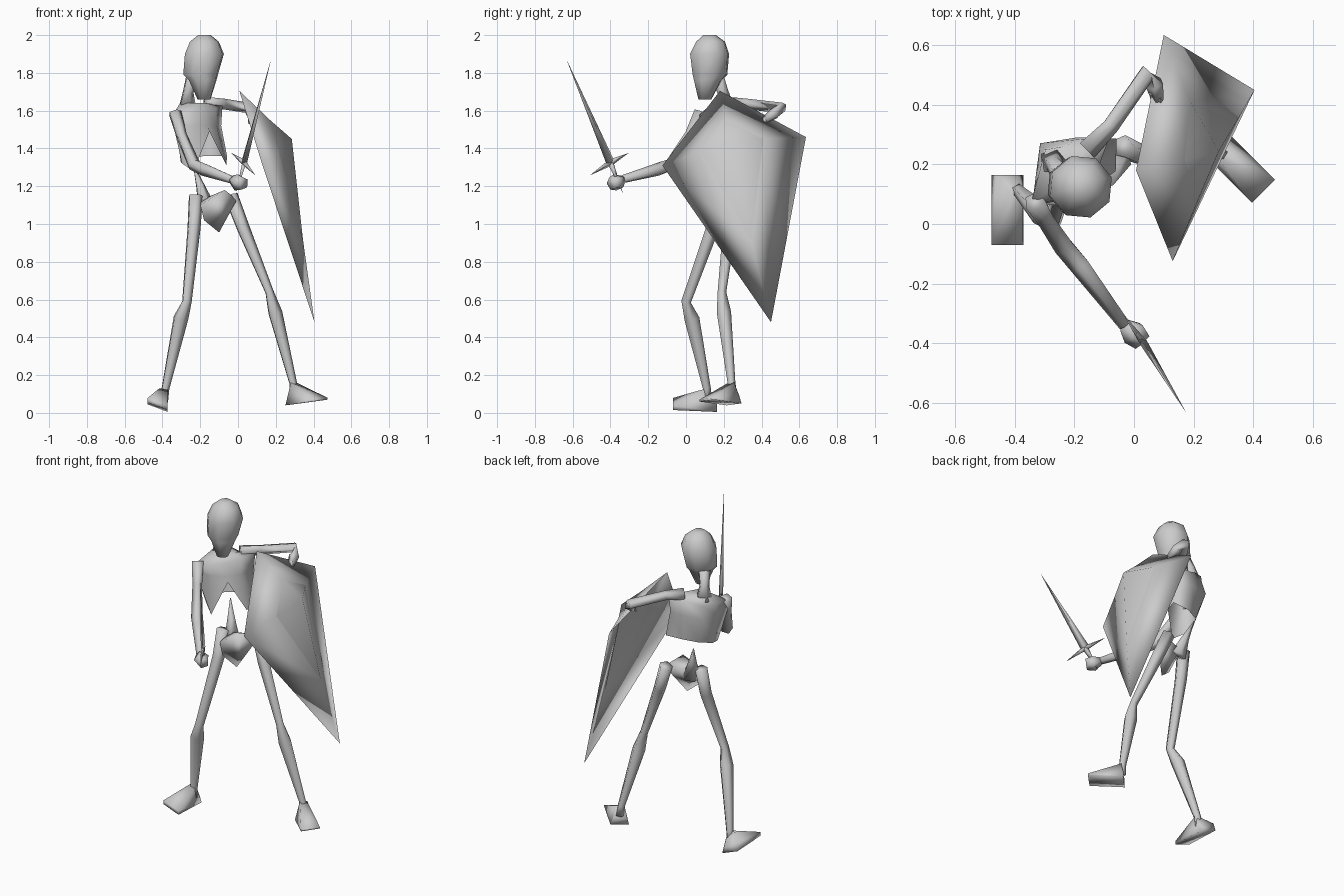
import bpy, bmesh, math
from mathutils import Vector

cube = bpy.data.objects.get("Cube")
if cube:
    bpy.data.objects.remove(cube)

bone = bpy.data.materials.new("bone grey")
bone.use_nodes = True
bone.diffuse_color = (0.6, 0.6, 0.6, 1)
bone.node_tree.nodes["Principled BSDF"].inputs["Base Color"].default_value = bone.diffuse_color


def finish(name, bm):
    """Turn a bmesh into a smooth-shaded, coloured object."""
    bmesh.ops.recalc_face_normals(bm, faces=bm.faces)
    for face in bm.faces:
        face.smooth = True
    mesh = bpy.data.meshes.new(name)
    bm.to_mesh(mesh)
    bm.free()
    mesh.materials.append(bone)
    obj = bpy.data.objects.new(name, mesh)
    bpy.context.collection.objects.link(obj)


def loft(name, rings, caps=(True, True)):
    """Skin a list of point rings that all have the same length."""
    bm = bmesh.new()
    rows = [[bm.verts.new(p) for p in ring] for ring in rings]
    for a, b in zip(rows, rows[1:]):
        for i in range(len(a)):
            j = (i + 1) % len(a)
            bm.faces.new((a[i], a[j], b[j], b[i]))
    if caps[0]:
        bm.faces.new(rows[0][::-1])
    if caps[1]:
        bm.faces.new(rows[-1])
    finish(name, bm)


def limb(name, stations, sides=5):
    """Tapered tube through (x, y, z, radius) stations."""
    pts = [Vector(s[:3]) for s in stations]
    rings = []
    for i, (p, s) in enumerate(zip(pts, stations)):
        along = (pts[min(i + 1, len(pts) - 1)] - pts[max(i - 1, 0)]).normalized()
        ref = Vector((0.66, -0.75, 0)) if abs(along.z) > 0.7 else Vector((0, 0, 1))
        u = along.cross(ref).normalized()
        v = along.cross(u)
        turns = [2 * math.pi * k / sides for k in range(sides)]
        rings.append([p + s[3] * (u * math.cos(t) + v * math.sin(t)) for t in turns])
    loft(name, rings)


def hull(name, points):
    bm = bmesh.new()
    for p in points:
        bm.verts.new(p)
    bmesh.ops.convex_hull(bm, input=bm.verts)
    finish(name, bm)


# Body axes: side runs toward the left shoulder, facing points out of the chest
SIDE, FACING = Vector((0.75, 0.66, 0)), Vector((0.66, -0.75, 0))


def body(u, v, z):
    return Vector((-0.21, 0.18, z)) + SIDE * u + FACING * v


# Skull, narrowing to the jaw
skull = []
for x, y, z, r in [(-.18, .1, 1.66, .036), (-.187, .115, 1.76, .076), (-.198, .127, 1.79, .096),
                   (-.178, .125, 1.9, .108), (-.178, .13, 1.965, .08), (-.178, .125, 2.0, .035)]:
    skull.append([(x + r * math.cos(k * math.pi / 4 + .3),
                   y + r * math.sin(k * math.pi / 4 + .3), z) for k in range(8)])
loft("skull", skull)
limb("neck", [(-.235, .155, 1.8, .04), (-.265, .195, 1.7, .03), (-.27, .21, 1.61, .05)])

# Rib cage, open underneath with a notch at the front
collar = [(-.05, 0), (-.03, .02), (0, .03), (.03, .02), (.05, 0), (.03, -.08), (-.02, -.11), (-.05, -.09)]
top = [(-.185, 0), (-.08, .05), (0, .06), (.08, .05), (.17, 0), (.09, -.06), (-.02, -.115), (-.1, -.06)]
hem = [(-.115, 0, 1.32), (-.095, .07, 1.28), (0, .09, 1.49), (.11, .1, 1.31),
       (.185, .02, 1.36), (.09, -.05, 1.36), (0, -.08, 1.35), (-.08, -.05, 1.33)]
loft("rib_cage", [[body(u, v, 1.64) for u, v in collar],
                  [body(u, v, 1.6 + u * .15) for u, v in top],
                  [body(u * .95, v * 1.2, 1.52) for u, v in top],
                  [body(*p) for p in hem]], caps=(True, False))

# Spine spike and pelvis
limb("spine", [(-.235, .26, 1.31, .003), (-.2, .22, 1.2, .025), (-.17, .19, 1.09, .05)])
hull("pelvis", [(-.2, .1, 1.1), (-.19, .2, 1.13), (-.02, .25, 1.14), (-.07, .13, 1.18),
                (-.01, .2, 1.12), (-.18, .1, 1.02), (-.1, .13, .955)])

# Legs
limb("right_leg", [(-.225, .175, 1.15, .04), (-.235, .14, .98, .037), (-.272, 0, .59, .027),
                   (-.305, .03, .5, .042), (-.385, .11, .13, .022), (-.4, .11, .06, .03)])
limb("left_leg", [(-.04, .26, 1.15, .04), (.025, .23, .98, .037), (.165, .19, .64, .024),
                  (.195, .2, .53, .04), (.29, .24, .16, .022), (.3, .24, .1, .03)])


def foot(name, heel, toe, half, ankle, tilt, blunt):
    """Wedge with a thin toe edge, rising to the ankle."""
    heel, toe = Vector(heel), Vector(toe)
    across = (toe - heel).cross(Vector((0, 0, 1))).normalized() * half
    rise = Vector((0, 0, .04))
    pts = []
    for s in (-1, 1):
        roll = Vector((0, 0, tilt * s))
        pts += [heel + across * s + roll, toe + across * s + roll,
                toe + across * s + roll + rise * blunt, heel + across * s * .7 + roll + rise]
    top_point = Vector(ankle)
    pts += [top_point + across * .4, top_point - across * .4]
    hull(name, pts)


foot("right_foot", (-.425, .165, .025), (-.425, -.07, .035), .053, (-.395, .11, .13), .02, .6)
foot("left_foot", (.29, .255, .045), (.435, .11, .065), .055, (.295, .24, .16), -.005, .25)

# Arms
limb("right_arm", [(-.335, .075, 1.59, .036), (-.3, .02, 1.47, .03), (-.235, -.075, 1.315, .036),
                   (-.18, -.14, 1.29, .036), (-.03, -.34, 1.235, .022)])
limb("left_arm", [(-.16, .25, 1.635, .038), (-.08, .33, 1.635, .03), (.045, .51, 1.615, .03),
                  (.07, .47, 1.585, .032), (.08, .42, 1.55, .022)])
limb("right_hand", [(-.03, -.34, 1.235, .025), (0, -.365, 1.22, .046), (.03, -.395, 1.215, .035)])
hull("left_hand", [(.05, .44, 1.58), (.08, .47, 1.58), (.09, .41, 1.57),
                   (.055, .42, 1.53), (.09, .4, 1.52), (.1, .42, 1.54)])

# Sword, flat in one upright plane
pommel, tip, cross = Vector((-.01, -.335, 1.165)), Vector((.173, -.63, 1.865)), Vector((.033, -.4, 1.325))
thin = Vector((.83, .55, 0)) * .013
wide = (tip - pommel).normalized().cross(thin).normalized() * .026


def spike(name, base, end, half):
    loft(name, [[base + half, base + thin, base - half, base - thin],
                [end + half * .03, end + thin * .03, end - half * .03, end - thin * .03]])


spike("blade", cross, tip, wide)
spike("grip", cross, pommel, wide * .7)
guard_depth = (tip - pommel).normalized() * .018
spike("guard_back", cross, Vector((-.035, -.305, 1.375)), guard_depth)
spike("guard_front", cross, Vector((.09, -.505, 1.26)), guard_depth)

# Shield: a kite with a crisp raised inner kite, front and back meeting at the rim
rim_points = [(.007, .18, 1.705), (.13, -.125, 1.31), (.405, .45, .48), (.1, .635, 1.46)]
inner_points = [(.17, .215, 1.55), (.215, .08, 1.385), (.345, .345, .91), (.19, .41, 1.45)]
bm = bmesh.new()
rim = [bm.verts.new(p) for p in rim_points]
for depth in (0, .012):
    back = Vector((-depth, 0, 0))
    inner = [bm.verts.new(Vector(p) + back) for p in inner_points]
    boss = bm.verts.new(Vector((.285, .245, 1.45)) + back)
    for i in range(4):
        j = (i + 1) % 4
        bm.faces.new((rim[i], rim[j], inner[j], inner[i]))
        bm.faces.new((inner[i], inner[j], boss))
        bm.edges.get((inner[i], inner[j])).smooth = False
finish("shield", bm)
